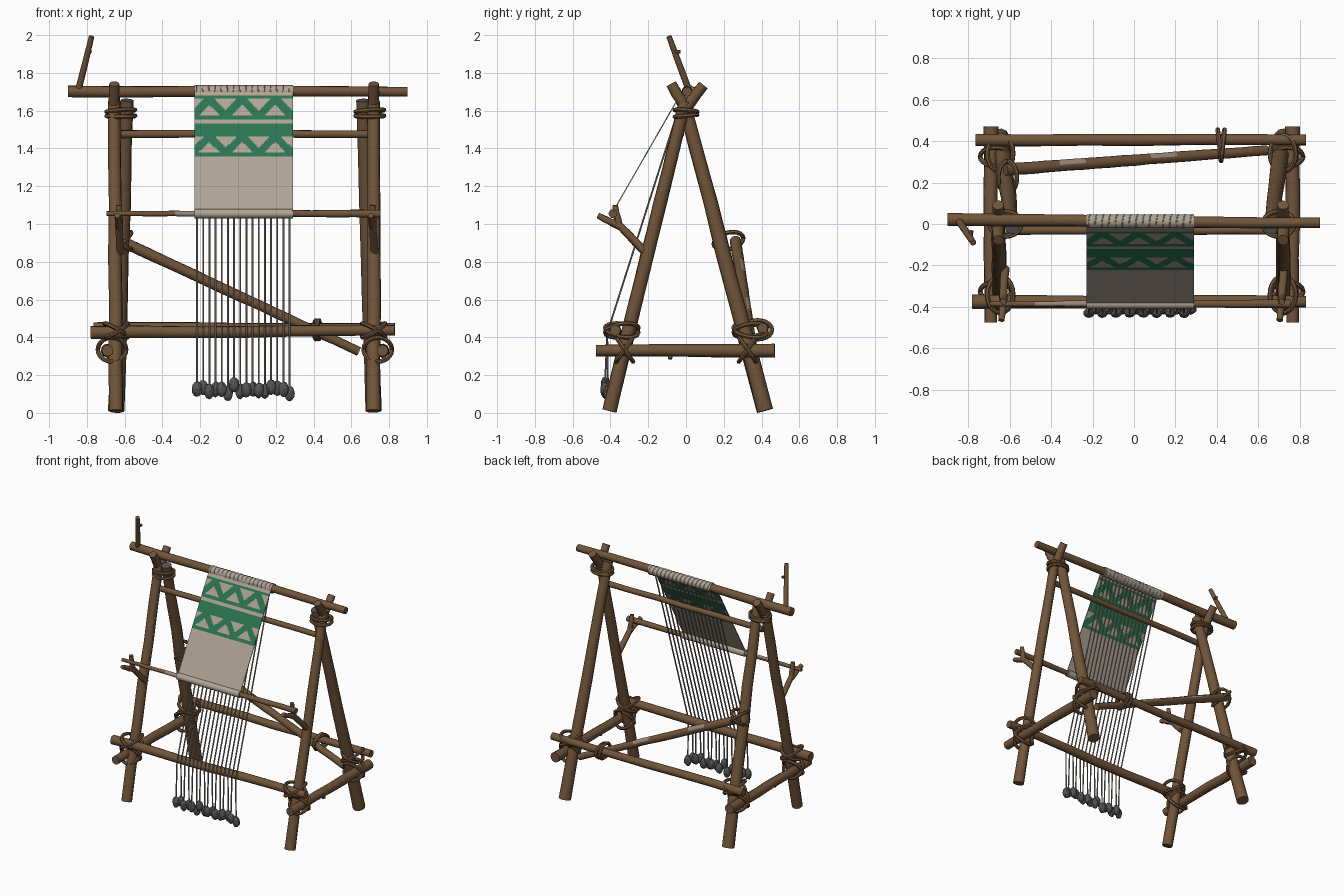
import bpy, bmesh, math, random
from mathutils import Vector as V

if "Cube" in bpy.data.objects:
    bpy.data.objects.remove(bpy.data.objects["Cube"])

random.seed(4)


def mat(name, c):
    m = bpy.data.materials.new(name)
    m.diffuse_color = (*c, 1)
    m.use_nodes = True
    m.node_tree.nodes["Principled BSDF"].inputs["Base Color"].default_value = m.diffuse_color
    return m


WOOD = mat("brown wood", (0.165, 0.091, 0.043))
BARE = mat("bare pale wood", (0.33, 0.25, 0.19))
CLOTH = mat("beige cloth", (0.43, 0.37, 0.30))
GREEN = mat("green weave", (0.025, 0.175, 0.085))
YARN = mat("pale yarn", (0.29, 0.25, 0.20))
STONE = mat("dark stone", (0.088, 0.088, 0.09))


def tube(bm, pts, radii, sides=10, closed=False):
    """Sweep a circle along pts; returns the side faces per segment and the end cap."""
    pts = [V(p) for p in pts]
    n = len(pts)
    rings, prev, u, cap = [], None, None, None
    for i, p in enumerate(pts):
        if closed:
            d = pts[(i + 1) % n] - pts[i - 1]
        else:
            d = pts[min(i + 1, n - 1)] - pts[max(i - 1, 0)]
        d.normalize()
        if u is None:
            u = d.orthogonal().normalized()
        else:
            u = (prev.rotation_difference(d) @ u).normalized()
        prev = d
        w = d.cross(u)
        r = radii[i] if isinstance(radii, list) else radii
        rings.append([bm.verts.new(p + r * (math.cos(a) * u + math.sin(a) * w))
                      for a in (2 * math.pi * k / sides for k in range(sides))])
    segs = []
    for i in range(n if closed else n - 1):
        a, b = rings[i], rings[(i + 1) % n]
        segs.append([bm.faces.new((a[k], a[(k + 1) % sides], b[(k + 1) % sides], b[k]))
                     for k in range(sides)])
    if not closed:
        bm.faces.new(rings[0][::-1])
        cap = bm.faces.new(rings[-1])
    return segs, cap


def pole(bm, a, b, r0, r1, steps=6, sides=10, wob=0.003, patches=()):
    """Slightly crooked branch; patches = (t0, t1, direction or None) of bare wood."""
    a, b = V(a), V(b)
    pts, rad = [], []
    for i in range(steps + 1):
        t = i / steps
        j = wob if 0 < i < steps else 0
        pts.append(a.lerp(b, t) + V([random.uniform(-j, j) for _ in range(3)]))
        rad.append((r0 + (r1 - r0) * t) * random.uniform(0.98, 1.03))
    segs, cap = tube(bm, pts, rad, sides)
    for i, seg in enumerate(segs):
        for t0, t1, d in patches:
            if t0 <= (i + 0.5) / steps <= t1:
                for f in seg:
                    f.normal_update()
                    if d is None or f.normal.dot(V(d).normalized()) > 0.75:
                        f.material_index = 1
    return cap


def ring(bm, c, u, v, r=0.012):
    c, u, v = V(c), V(u), V(v)
    tube(bm, [c + math.cos(a) * u + math.sin(a) * v
              for a in (2 * math.pi * k / 20 for k in range(20))], r, 6, True)


def finish(name, bm, *mats, smooth=True):
    bmesh.ops.recalc_face_normals(bm, faces=bm.faces)
    me = bpy.data.meshes.new(name)
    bm.to_mesh(me)
    bm.free()
    ob = bpy.data.objects.new(name, me)
    bpy.context.collection.objects.link(ob)
    for m in mats:
        me.materials.append(m)
    if smooth:
        bpy.ops.object.select_all(action='DESELECT')
        ob.select_set(True)
        bpy.context.view_layer.objects.active = ob
        bpy.ops.object.shade_smooth_by_angle(angle=math.radians(40))
    return ob


def simple_pole(name, *args, **kw):
    bm = bmesh.new()
    pole(bm, *args, **kw)
    return finish(name, bm, WOOD, BARE)


# End frames: forked front leg, back leg, side beam, rod bracket, lashings
for side, lx, s in (("left", -0.645, -1), ("right", 0.718, 1)):
    tx = lx + (-0.01 if s < 0 else 0)
    bm = bmesh.new()
    pole(bm, (lx, -0.405, 0.01), (tx, -0.005, 1.65), 0.038, 0.033)
    pole(bm, (tx, -0.02, 1.59), (tx, 0.092, 1.735), 0.031, 0.028, 3)
    pole(bm, (tx, 0.01, 1.59), (tx, -0.078, 1.742), 0.031, 0.027, 3)
    finish(side + "_front_leg", bm, WOOD)
    bm = bmesh.new()
    cap = pole(bm, (lx, 0.418, 0.012), (lx + 0.058 * -s, -0.015, 1.655), 0.044, 0.034)
    cap.material_index = 1          # weathered cut end
    finish(side + "_back_leg", bm, WOOD, STONE)
    bx = -0.69 if s < 0 else 0.765
    bm = bmesh.new()
    pole(bm, (bx, -0.475, 0.33), (bx, 0.47, 0.33), 0.031, 0.036)
    pole(bm, (bx, -0.08, 0.32), (bx + 0.01, -0.085, 0.285), 0.015, 0.011, 1, 8)
    finish(side + "_side_beam", bm, WOOD)
    # forked bracket that carries the heddle rod
    hx = lx + (0.025 if s < 0 else 0.005)
    bm = bmesh.new()
    pole(bm, (hx, -0.215, 0.85), (hx - 0.01, -0.36, 1.0), 0.021, 0.02, 3)
    pole(bm, (hx - 0.01, -0.345, 0.985), (hx - 0.02, -0.465, 1.045), 0.02, 0.015, 3)
    pole(bm, (hx - 0.01, -0.355, 0.99), (hx - 0.01, -0.375, 1.1), 0.019, 0.015, 3)
    finish(side + "_rod_bracket", bm, WOOD)
    # lashings at apex and at the two lower corners
    bm = bmesh.new()
    cx = lx + (0.025 if s < 0 else -0.02)
    for k in (0, 1):
        ring(bm, (cx, 0, 1.573 + 0.026 * k), (0.076, 0, 0.005 * k), (0, 0.06, 0.01 * (0.5 - k)))
    for sy in (-1, 1):
        for t in (-1, 1):
            ring(bm, (lx, sy * 0.34, 0.437), (0.062, 0, 0.035 * t), (0, 0.088, 0.012 * t))
            ring(bm, (lx + s * 0.022, sy * 0.325, 0.335), (0.075, 0, 0), (0, 0.045 * t, 0.064))
    finish(side + "_lashings", bm, WOOD)

# Long rails
simple_pole("front_rail", (-0.78, -0.375, 0.425), (0.83, -0.375, 0.437), 0.034, 0.028)
simple_pole("back_rail", (-0.765, 0.405, 0.45), (0.83, 0.405, 0.45), 0.03, 0.026)
simple_pole("middle_rail", (-0.62, -0.032, 1.475), (0.69, -0.032, 1.475), 0.021, 0.02)
simple_pole("cloth_beam", (-0.90, 0.022, 1.702), (0.897, 0.006, 1.70), 0.031, 0.026)
simple_pole("diagonal_brace", (-0.62, 0.262, 0.91), (0.64, 0.355, 0.325), 0.03, 0.024, steps=20,
            wob=0.001, patches=((0.19, 0.31, (0, 0.7, 0.8)), (0.57, 0.63, (0, 0.5, 0.8))))
simple_pole("heddle_rod", (-0.695, -0.385, 1.055), (0.755, -0.385, 1.055), 0.013, 0.021, steps=20,
            wob=0.001, patches=((0.15, 0.25, (0, 0, 1)), (0.25, 0.33, None)))

# Turning handle with a small knot
bm = bmesh.new()
pole(bm, (-0.845, 0.015, 1.71), (-0.775, -0.09, 1.993), 0.018, 0.015, 3, wob=0.001)
pole(bm, (-0.79, -0.06, 1.91), (-0.783, -0.03, 1.912), 0.012, 0.009, 1, 8)
finish("beam_handle", bm, WOOD)

# Brace lashings
bm = bmesh.new()
for t in (-1, 1):
    ring(bm, (-0.61, 0.225, 0.91), (0.045, 0, 0.045 * t), (0, 0.078, 0.015))
    ring(bm, (0.42 + 0.008 * t, 0.38, 0.44), (0.008 * t, 0.075, 0), (0, 0, 0.05))
finish("brace_lashings", bm, WOOD)

# Woven cloth: a grid with the pattern set by position
X0, X1, ZT, ZB = -0.23, 0.29, 1.70, 1.07
NX, NZ = 78, 90


def is_green(x, z):
    for lo, hi in ((1.572, 1.662), (1.378, 1.462)):
        if lo < z < hi:  # green zigzag between beige trapezoids
            h = (z - lo) / (hi - lo)
            p = ((x - X0 + 0.01) / 0.175) % 1
            return abs(h - (1 - abs(2 * p - 1))) < 0.33
    return any(lo < z < hi for lo, hi in ((1.662, 1.68), (1.555, 1.572), (1.462, 1.534), (1.36, 1.378)))


bm = bmesh.new()
g = []
for j in range(NZ + 1):
    t = j / NZ
    g.append([bm.verts.new((X0 + (X1 - X0) * i / NX, -0.025 - 0.362 * t, ZT + (ZB - ZT) * t))
              for i in range(NX + 1)])
for j in range(NZ):
    for i in range(NX):
        f = bm.faces.new((g[j][i], g[j + 1][i], g[j + 1][i + 1], g[j][i + 1]))
        f.material_index = int(is_green(X0 + (X1 - X0) * (i + .5) / NX, ZT + (ZB - ZT) * (j + .5) / NZ))
cloth = finish("woven_cloth", bm, CLOTH, GREEN, smooth=False)
cloth.modifiers.new("thickness", 'SOLIDIFY').thickness = 0.006

# Cloth rolled on the beam and on the rod, with binding loops
for name, y, z, r in (("beam_cloth_roll", 0.013, 1.701, 0.034), ("rod_cloth_roll", -0.385, 1.055, 0.025)):
    bm = bmesh.new()
    tube(bm, [(X0, y, z), (X1, y, z)], r, 16)
    finish(name, bm, CLOTH)
bm = bmesh.new()
for k in range(16):
    x = -0.215 + 0.0327 * k
    ring(bm, (x, 0.013, 1.701), (0.004, 0.0335, 0), (-0.004, 0, 0.0335), 0.003)
finish("binding_loops", bm, CLOTH)

# Warp threads, each hung with a stone weight
threads, stones = bmesh.new(), bmesh.new()
for k in range(16):
    x = -0.217 + 0.0327 * k
    z = (0.125 if k % 2 == 0 else 0.105) + random.uniform(-0.01, 0.03)
    y = -0.425 + (0.012 if k % 2 else -0.004)
    tube(threads, [(x, -0.015, 1.685), (x, -0.405, 0.46), (x, -0.417, 0.42), (x, y, z)], 0.005, 6)
    ball = bmesh.ops.create_icosphere(stones, subdivisions=2, radius=1)["verts"]
    for v in ball:
        q = v.co * random.uniform(0.92, 1.05)
        v.co = V((x + 0.028 * q.x, y + 0.024 * q.y, z + 0.042 * q.z))
finish("warp_threads", threads, YARN)
finish("stone_weights", stones, STONE, smooth=False)
